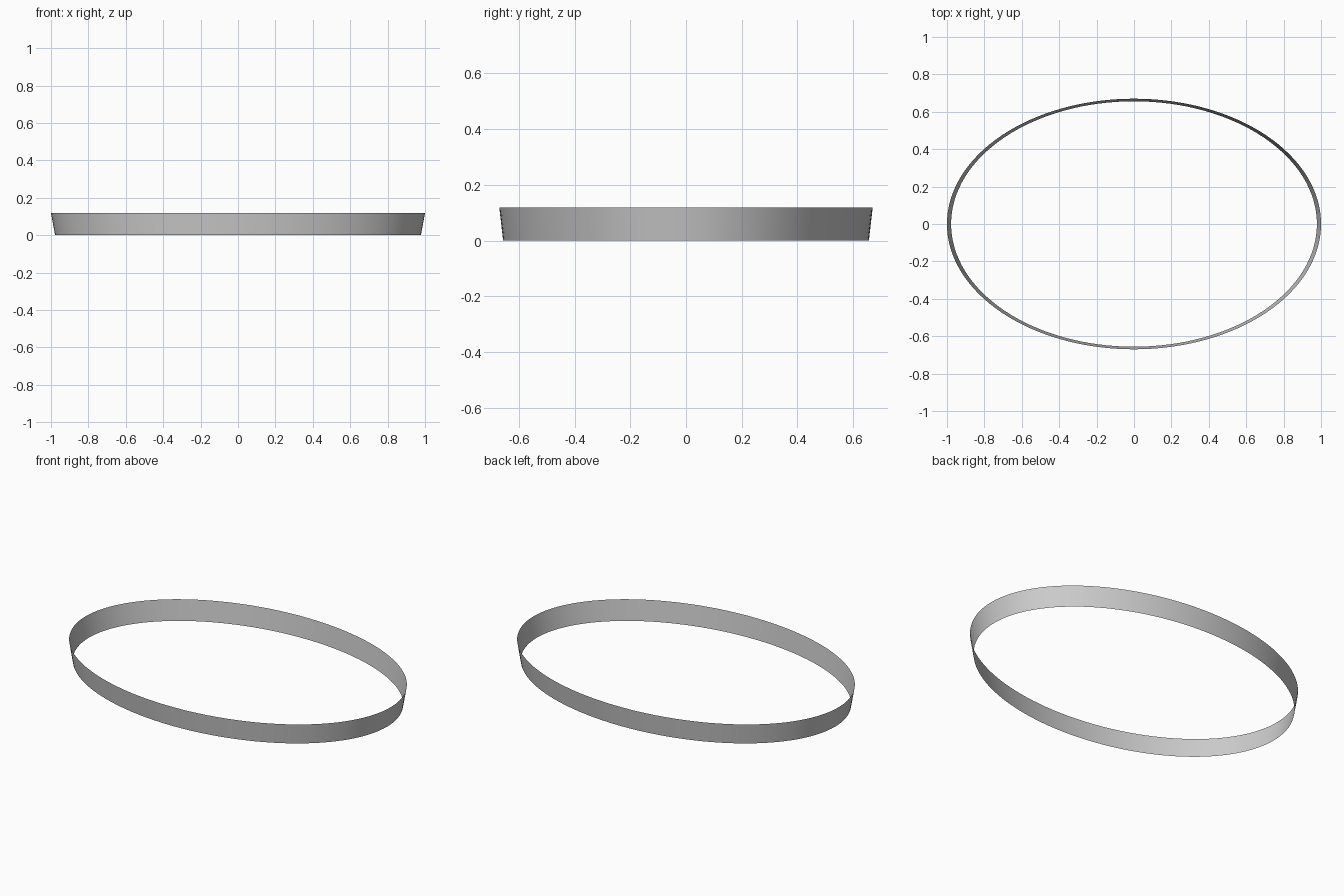
import bpy, bmesh
from math import sin, cos, tau

if "Cube" in bpy.data.objects:
    bpy.data.objects.remove(bpy.data.objects["Cube"])

SEGMENTS = 128
# (half width x, half depth y, height z) of each rim
RIMS = [(0.978, 0.656, 0.0), (1.0, 0.67, 0.12)]

# Thin open oval band, flaring slightly towards the top
bm = bmesh.new()
rings = [[bm.verts.new((a * cos(tau * i / SEGMENTS), b * sin(tau * i / SEGMENTS), z))
          for i in range(SEGMENTS)] for a, b, z in RIMS]
low, high = rings
for i in range(SEGMENTS):
    j = (i + 1) % SEGMENTS
    bm.faces.new((low[i], low[j], high[j], high[i])).smooth = True

mesh = bpy.data.meshes.new("oval_band")
bm.to_mesh(mesh)
bm.free()
band = bpy.data.objects.new("oval_band", mesh)
bpy.context.collection.objects.link(band)
